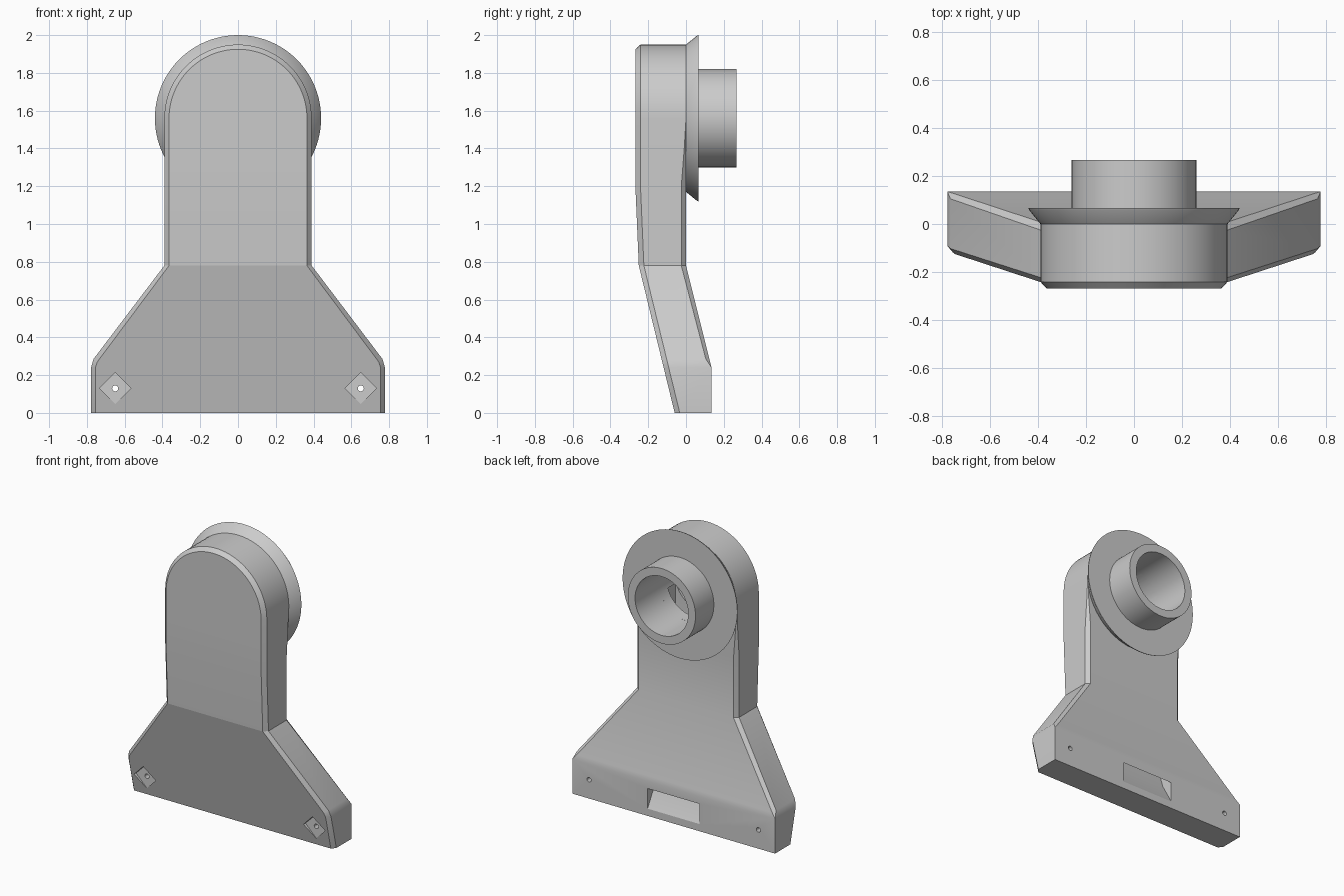
import bpy, bmesh, math
from mathutils import Matrix, Vector

if "Cube" in bpy.data.objects:
    bpy.data.objects.remove(bpy.data.objects["Cube"], do_unlink=True)

grey = bpy.data.materials.new("light grey")
grey.use_nodes = True
grey.diffuse_color = (0.6, 0.6, 0.6, 1)
grey.node_tree.nodes["Principled BSDF"].inputs["Base Color"].default_value = (0.6, 0.6, 0.6, 1)

HEAD_Z = 1.56   # height of the round head's axis
BORE = 0.204    # bore radius


def finish(bm, name):
    bmesh.ops.remove_doubles(bm, verts=bm.verts, dist=1e-5)
    bmesh.ops.recalc_face_normals(bm, faces=bm.faces)
    mesh = bpy.data.meshes.new(name)
    bm.to_mesh(mesh)
    bm.free()
    mesh.materials.append(grey)
    obj = bpy.data.objects.new(name, mesh)
    bpy.context.collection.objects.link(obj)
    return obj


def select_only(obj):
    bpy.ops.object.select_all(action='DESELECT')
    obj.select_set(True)
    bpy.context.view_layer.objects.active = obj


def interp(points, t):
    for (a, va), (b, vb) in zip(points, points[1:]):
        if t <= b:
            return va + (vb - va) * (t - a) / (b - a)
    return points[-1][1]


def rod(name, x, z, radius, y0, y1, sides):
    """Cylinder along y; four sides give a diamond."""
    bm = bmesh.new()
    place = Matrix.Translation((x, (y0 + y1) / 2, z)) @ Matrix.Rotation(math.pi / 2, 4, 'X')
    if sides == 4:
        bmesh.ops.create_cube(bm, size=1, matrix=place @ Matrix.Rotation(math.pi / 4, 4, 'Z')
                              @ Matrix.Diagonal((radius * 2 ** .5, radius * 2 ** .5, y1 - y0, 1)))
    else:
        bmesh.ops.create_cone(bm, cap_ends=True, segments=sides, radius1=radius,
                              radius2=radius, depth=y1 - y0, matrix=place)
    return finish(bm, name)


def cut(body, cutter):
    cutter.hide_render = True
    mod = body.modifiers.new("cut", 'BOOLEAN')
    mod.operation = 'DIFFERENCE'
    mod.solver = 'EXACT'
    mod.object = cutter
    select_only(body)
    bpy.ops.object.modifier_apply(modifier=mod.name)
    bpy.data.objects.remove(cutter, do_unlink=True)


# Bracket body: chamfered sections lofted upward, flared foot to round head
FRONT = [(0, -.06), (.78, -.25), (1.2, -.268), (3, -.268)]
BACK = [(0, .135), (.24, .135), (.78, 0), (3, 0)]
BACK_CHAMFER = [(0, 0), (.24, 0), (.30, .025), (1.2, .025), (1.52, 0), (3, 0)]
# outer x, outer z, inset x, inset z
rows = [(.778, 0, .755, 0), (.778, .24, .755, .24), (.765, .285, .745, .27),
        (.39, .78, .365, .78), (.39, 1.2, .365, 1.2), (.39, 1.4, .365, 1.4)]
for i in range(25):
    a = math.pi / 2 * i / 24
    c, s = math.cos(a), math.sin(a)
    rows.append((.39 * c, HEAD_Z + .39 * s, .365 * c, HEAD_Z + .365 * s))

bm = bmesh.new()
rings = []
for xo, zo, xi, zi in rows:
    chamfer = interp(BACK_CHAMFER, zo)
    k = chamfer / .025
    xb, zb = xo + (xi - xo) * k, zo + (zi - zo) * k
    half = [(xi, interp(FRONT, zi), zi), (xo, interp(FRONT, zo) + .027, zo),
            (xo, interp(BACK, zo) - chamfer, zo), (xb, interp(BACK, zb), zb)]
    ring = half + [(-x, y, z) for x, y, z in reversed(half)]
    rings.append([bm.verts.new(p) for p in ring])
for low, high in zip(rings, rings[1:]):
    for j in range(8):
        n = (j + 1) % 8
        bm.faces.new((low[j], low[n], high[n], high[j]))
bm.faces.new(rings[0])
bmesh.ops.dissolve_degenerate(bm, dist=1e-5, edges=bm.edges)
body = finish(bm, "bracket_body")

# Inner channel rising from the slot in the foot to the head
bm = bmesh.new()
channel = [(.2, .05), (.135, .05), (.05, .20), (-.13, .78), (-.17, 1.0), (-.17, 1.5),
           (-.08, 1.5), (-.08, 1.0), (-.05, .78), (.085, .25), (.135, .19), (.2, .19)]
face = bm.faces.new([bm.verts.new((-.2, y, z)) for y, z in channel])
ext = bmesh.ops.extrude_face_region(bm, geom=[face])
bmesh.ops.translate(bm, vec=Vector((.4, 0, 0)),
                    verts=[g for g in ext["geom"] if isinstance(g, bmesh.types.BMVert)])
cut(body, finish(bm, "channel_cutter"))

# Bore in the head, diamond recesses and screw holes in the foot
cut(body, rod("bore_cutter", 0, HEAD_Z, BORE, -.19, .1, 64))
for x in (-.65, .65):
    cut(body, rod("diamond_cutter", x, .13, .083, -.3, -.07, 4))
    cut(body, rod("screw_cutter", x, .13, .016, -.3, .3, 16))

# Keep the bend across the front crisp
bm = bmesh.new()
bm.from_mesh(body.data)
for e in bm.edges:
    if all(abs(v.co.z - .78) < .002 and v.co.y < -.2 for v in e.verts):
        e.smooth = False
bm.to_mesh(body.data)
bm.free()

# Rear flange and hollow spigot, turned around the head axis
bm = bmesh.new()
profile = [(BORE, 0), (.39, 0), (.437, .058), (.44, .066), (.26, .066),
           (.26, .267), (BORE, .267)]
N = 96
loops = [[bm.verts.new((r * math.cos(2 * math.pi * i / N), y,
                        HEAD_Z + r * math.sin(2 * math.pi * i / N)))
          for r, y in profile] for i in range(N)]
for i in range(N):
    a, b = loops[i], loops[(i + 1) % N]
    for j in range(len(profile)):
        n = (j + 1) % len(profile)
        bm.faces.new((a[j], a[n], b[n], b[j]))
flange = finish(bm, "flange_and_spigot")

for obj in (body, flange):
    select_only(obj)
    bpy.ops.object.shade_smooth_by_angle(angle=math.radians(25), keep_sharp_edges=True)
